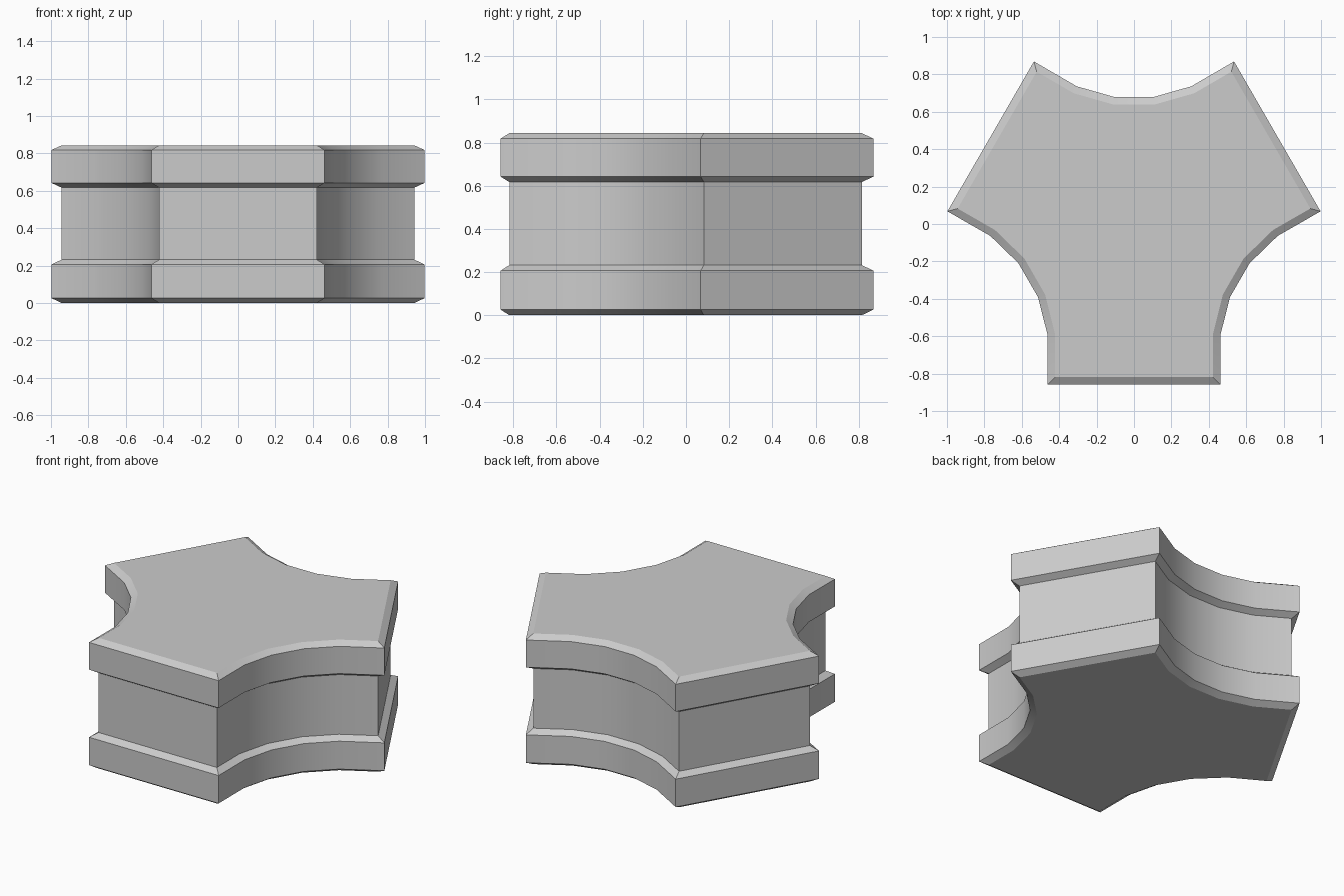
import bpy, bmesh
from math import radians
from mathutils import Vector, Matrix

if "Cube" in bpy.data.objects:
    bpy.data.objects.remove(bpy.data.objects["Cube"])

INSET = 0.04
CENTRE = Vector((0, 0.026))

# One third of the outline: end of a straight side, then the hollow arc to the next side
half = [Vector((0.535, 0.843)), Vector((0.306, 0.710)), Vector((0.105, 0.653))]
arc = half + [Vector((-p.x, p.y)) for p in reversed(half)]
outline = []
for k in range(3):
    rot = Matrix.Rotation(radians(120 * k), 2)
    outline += [rot @ p for p in arc]


def inset(points, d):
    """Mitred inward offset of a counter-clockwise outline."""
    result = []
    for i, p in enumerate(points):
        a = (p - points[i - 1]).normalized()
        b = (points[(i + 1) % len(points)] - p).normalized()
        na, nb = Vector((-a.y, a.x)), Vector((-b.y, b.x))
        result.append(p + (na + nb) * d / (1 + na.dot(nb)))
    return result


# Ring heights: lower flange, recessed waist, upper flange
levels = [(0, INSET), (0.026, 0), (0.206, 0), (0.232, INSET),
          (0.617, INSET), (0.642, 0), (0.818, 0), (0.843, INSET)]

bm = bmesh.new()
rings = [[bm.verts.new((*(p + CENTRE), z)) for p in inset(outline, d)]
         for z, d in levels]
n = len(outline)
for low, high in zip(rings, rings[1:]):
    for i in range(n):
        j = (i + 1) % n
        bm.faces.new((low[i], low[j], high[j], high[i]))
bm.faces.new(list(reversed(rings[0])))
bm.faces.new(rings[-1])
bmesh.ops.recalc_face_normals(bm, faces=bm.faces)

mesh = bpy.data.meshes.new("flanged_block")
bm.to_mesh(mesh)
bm.free()
block = bpy.data.objects.new("flanged_block", mesh)
bpy.context.collection.objects.link(block)

# Smooth hollow sides, crisp chamfers and corners
bpy.context.view_layer.objects.active = block
block.select_set(True)
bpy.ops.object.shade_smooth_by_angle(angle=radians(25))
